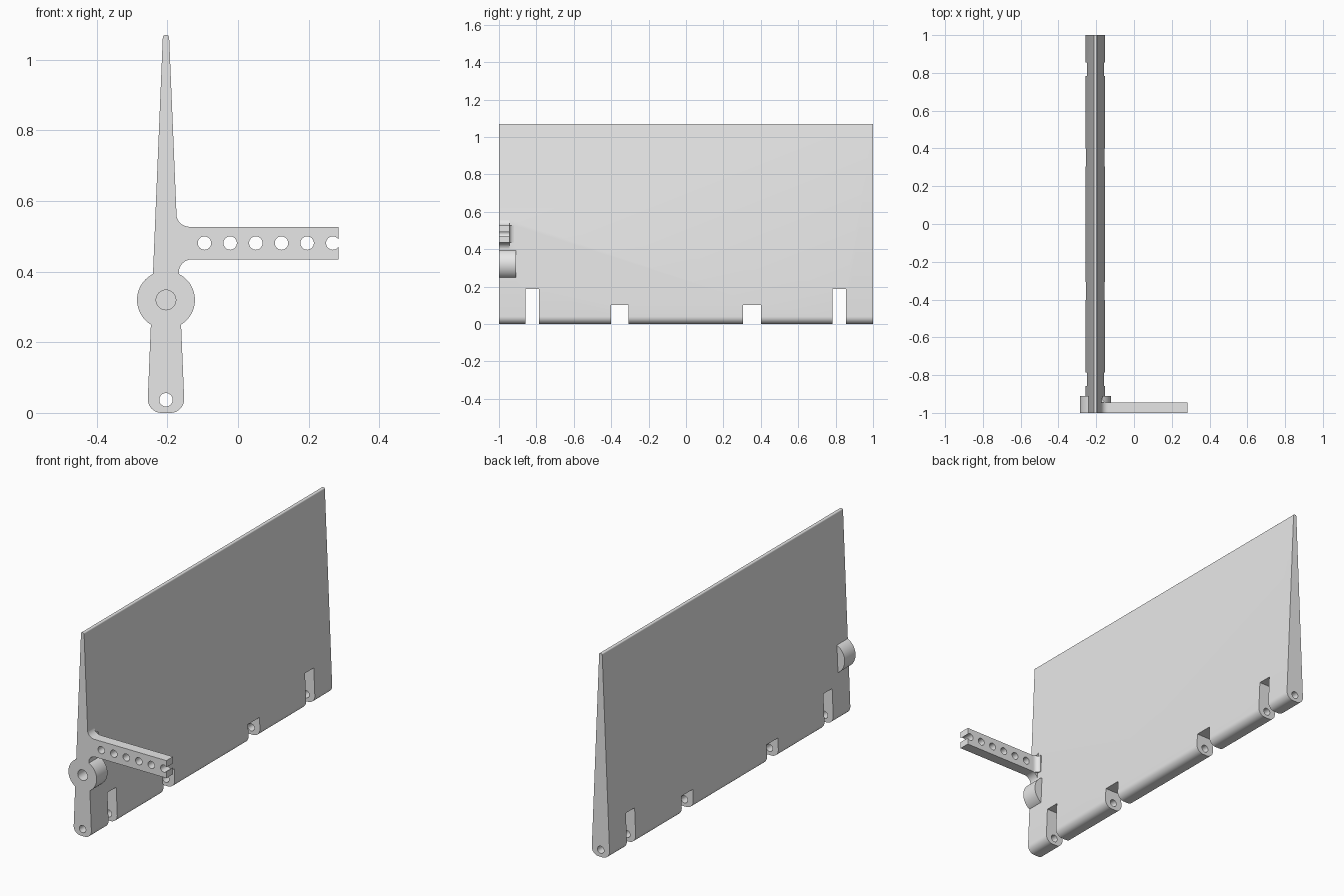
import bpy, bmesh, math

if "Cube" in bpy.data.objects:
    bpy.data.objects.remove(bpy.data.objects["Cube"])

AXIS_X = -0.204          # centre plane of the panel
HINGE_Z, PIVOT_Z = 0.037, 0.32

grey = bpy.data.materials.new("light grey")
grey.diffuse_color = (0.8, 0.8, 0.8, 1)
grey.use_nodes = True
grey.node_tree.nodes["Principled BSDF"].inputs["Base Color"].default_value = grey.diffuse_color


def arc(cx, cz, r, a0, a1, n=10):
    """Points on an arc, angles in degrees."""
    return [(cx + r * math.cos(math.radians(a0 + (a1 - a0) * i / n)),
             cz + r * math.sin(math.radians(a0 + (a1 - a0) * i / n))) for i in range(n + 1)]


def prism(name, points, lo, hi, axis="y"):
    """Extrude a closed outline along y (outline in xz) or z (outline in xy)."""
    place = (lambda u, v, w: (u, w, v)) if axis == "y" else (lambda u, v, w: (u, v, w))
    bm = bmesh.new()
    a = [bm.verts.new(place(u, v, lo)) for u, v in points]
    b = [bm.verts.new(place(u, v, hi)) for u, v in points]
    bm.faces.new(a)
    bm.faces.new(b)
    for i in range(len(a)):
        j = (i + 1) % len(a)
        bm.faces.new((a[i], a[j], b[j], b[i]))
    bmesh.ops.recalc_face_normals(bm, faces=bm.faces)
    mesh = bpy.data.meshes.new(name)
    bm.to_mesh(mesh)
    bm.free()
    mesh.materials.append(grey)
    obj = bpy.data.objects.new(name, mesh)
    bpy.context.collection.objects.link(obj)
    return obj


def disc(name, x, z, r, lo, hi, n=32):
    return prism(name, arc(x, z, r, 0, 360, n)[:-1], lo, hi)


def combine(target, tool, operation):
    """Apply a boolean and discard the tool."""
    tool.hide_render = True
    mod = target.modifiers.new(operation, "BOOLEAN")
    mod.operation, mod.object, mod.solver = operation, tool, "EXACT"
    bpy.ops.object.select_all(action="DESELECT")
    bpy.context.view_layer.objects.active = target
    target.select_set(True)
    bpy.ops.object.modifier_apply(modifier=mod.name)
    bpy.data.objects.remove(tool, do_unlink=True)


# Tapered panel with rounded bottom corners and thin rounded top edge
right = arc(0.0125, 0.039, 0.039, -90, 2, 10) + arc(0.002, 1.063, 0.007, 2, 90, 5)
outline = [(AXIS_X + x, z) for x, z in right] + [(AXIS_X - x, z) for x, z in reversed(right)]
panel = prism("flap_panel", outline, -1, 1)

# Round pivot boss at the front end
combine(panel, disc("pivot_boss", AXIS_X, PIVOT_Z, 0.082, -1, -0.91, 64), "UNION")

# Control arm with filleted root
arm_outline = ([(AXIS_X, 0.397)] + arc(-0.130, 0.397, 0.038, 180, 90)
               + [(0.284, 0.435), (0.284, 0.527)]
               + arc(-0.137, 0.565, 0.038, 270, 180) + [(AXIS_X, 0.565)])
combine(panel, prism("control_arm", arm_outline, -1, -0.945), "UNION")

# Small fillet behind the arm root
root = [(AXIS_X, -0.97), (-0.142, -0.97)] + arc(-0.142, -0.92, 0.025, 270, 180, 6) + [(AXIS_X, -0.92)]
combine(panel, prism("arm_root_fillet", root, 0.435, 0.527, "z"), "UNION")

# Row of linkage holes, the last one open at the arm tip
for i in range(6):
    combine(panel, disc("linkage_hole", -0.095 + 0.0727 * i, 0.481, 0.019, -1.1, -0.9), "DIFFERENCE")

# Blind pivot hole and full-length hinge bore
combine(panel, disc("pivot_hole", AXIS_X, PIVOT_Z, 0.028, -1.1, -0.91), "DIFFERENCE")
combine(panel, disc("hinge_bore", AXIS_X, HINGE_Z, 0.019, -1.1, 1.1), "DIFFERENCE")

# Hinge notches along the bottom edge
for y0, y1, top in ((-0.858, -0.785, 0.187), (-0.402, -0.308, 0.102),
                    (0.305, 0.4, 0.102), (0.783, 0.856, 0.187)):
    box = [(-0.4, -0.1), (0.0, -0.1), (0.0, top), (-0.4, top)]
    combine(panel, prism("hinge_notch", box, y0, y1), "DIFFERENCE")

bpy.ops.object.select_all(action="DESELECT")
panel.select_set(True)
bpy.context.view_layer.objects.active = panel
bpy.ops.object.shade_smooth_by_angle(angle=math.radians(30))
